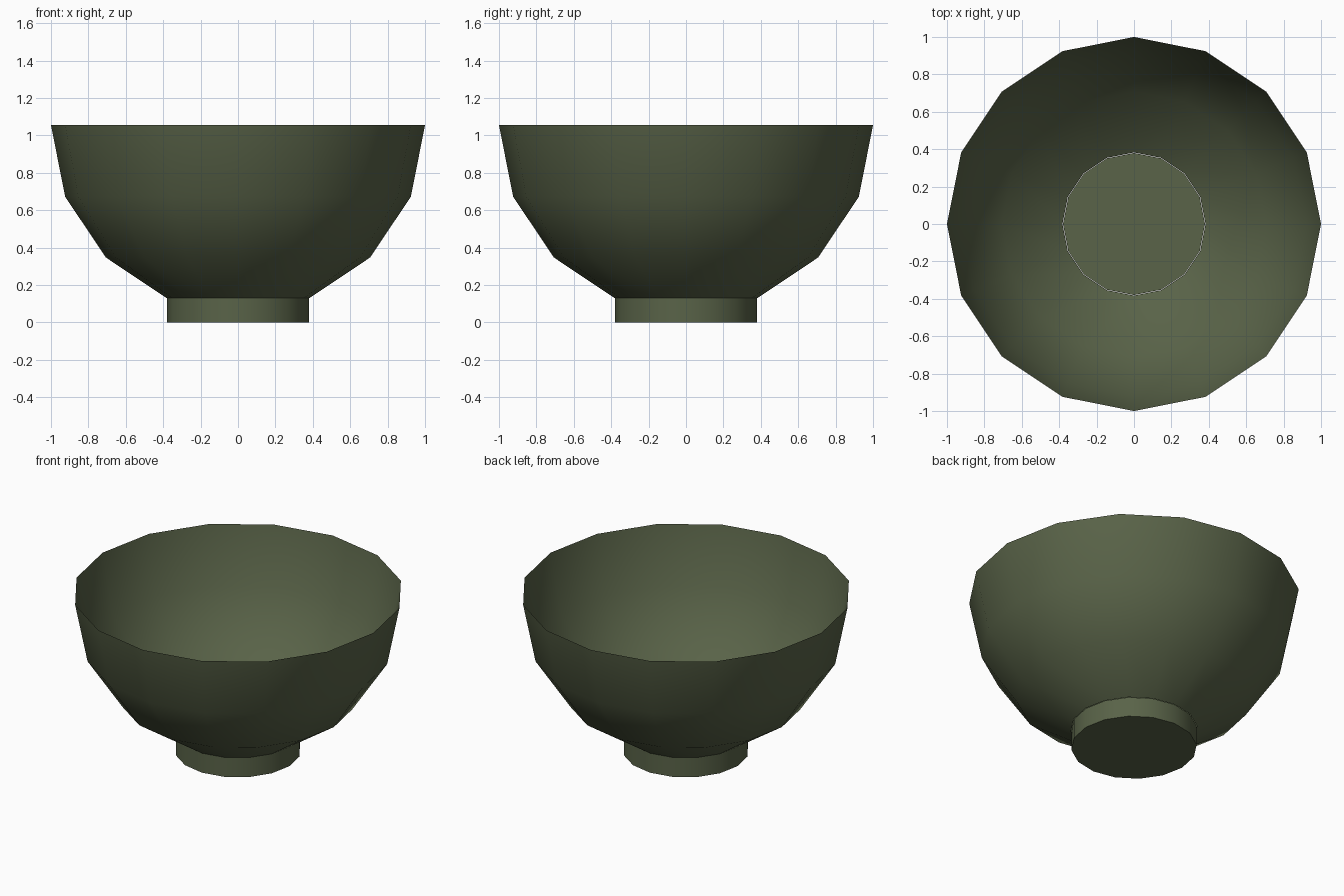
import bpy, bmesh, math
from mathutils import Matrix

if "Cube" in bpy.data.objects:
    bpy.data.objects.remove(bpy.data.objects["Cube"])

SIDES = 16
RIM_Z = 1.055
STEP = math.pi / 8                       # 22.5 degrees between rings
FOOT_H = RIM_Z - math.cos(STEP)          # height of the lowest bowl ring

green = bpy.data.materials.new("dark_olive")
green.diffuse_color = (0.1, 0.125, 0.065, 1)
green.use_nodes = True
green.node_tree.nodes["Principled BSDF"].inputs["Base Color"].default_value = green.diffuse_color


def finish(name, bm):
    mesh = bpy.data.meshes.new(name)
    bm.to_mesh(mesh)
    bm.free()
    obj = bpy.data.objects.new(name, mesh)
    bpy.context.collection.objects.link(obj)
    mesh.materials.append(green)
    bpy.ops.object.select_all(action='DESELECT')
    obj.select_set(True)
    bpy.context.view_layer.objects.active = obj
    bpy.ops.object.shade_smooth_by_angle(angle=math.radians(40))
    return obj


# Bowl: open lower half of a sphere, with the bottom pole removed
bm = bmesh.new()
bmesh.ops.create_uvsphere(bm, u_segments=SIDES, v_segments=8, radius=1)
extra = [v for v in bm.verts if v.co.z > 0.01 or v.co.z < -0.99]
bmesh.ops.delete(bm, geom=extra, context='VERTS')
bmesh.ops.translate(bm, verts=bm.verts, vec=(0, 0, RIM_Z))
finish("bowl", bm)

# Foot: short capped cylinder that also closes the bowl floor
bm = bmesh.new()
bmesh.ops.create_cone(bm, cap_ends=True, segments=SIDES, radius1=0.38,
                      radius2=0.38, depth=FOOT_H,
                      matrix=Matrix.Translation((0, 0, FOOT_H / 2)))
finish("foot", bm)
